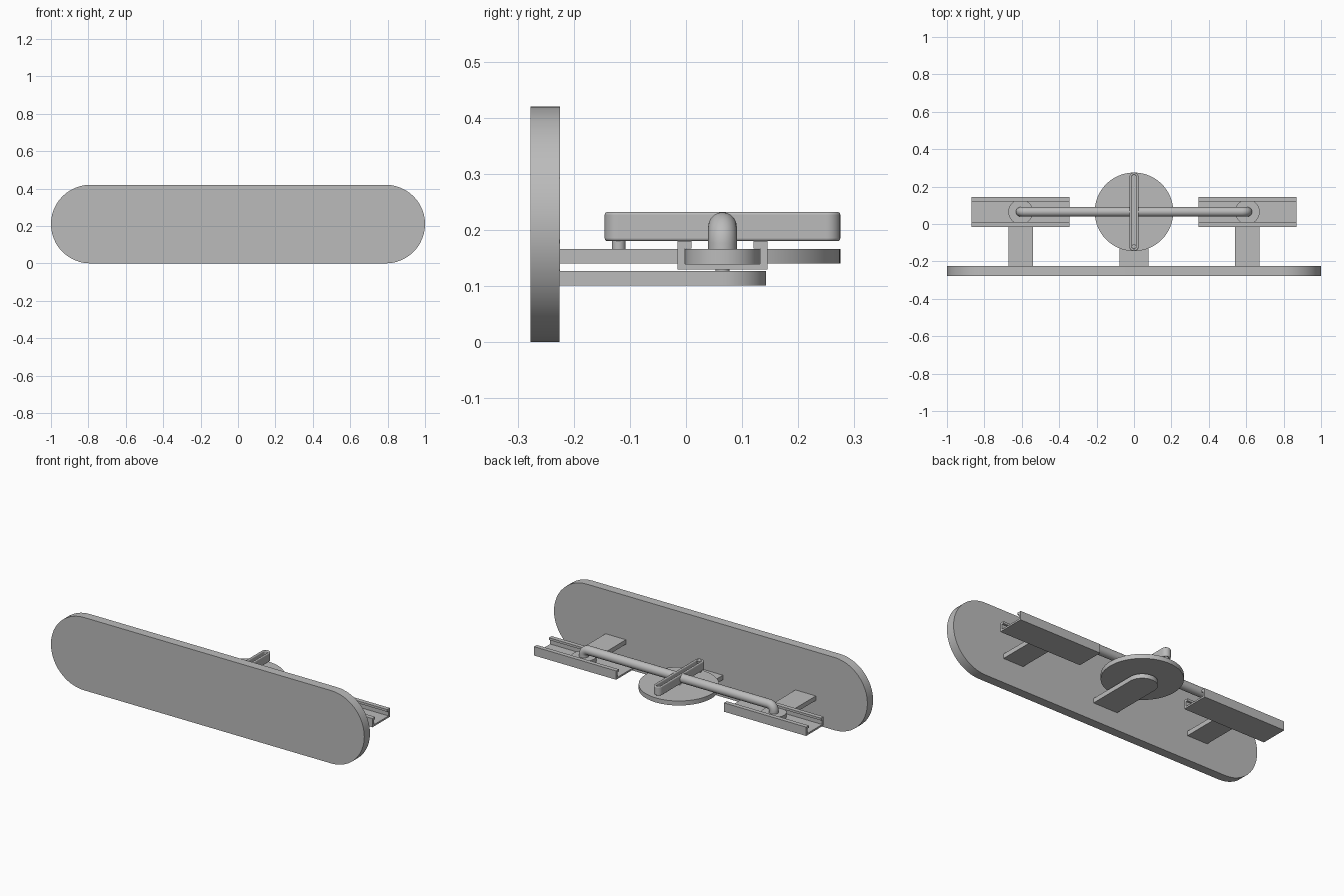
import bpy
import bmesh
from math import cos, sin, pi, radians
from mathutils import Matrix, Vector

old = bpy.data.objects.get("Cube")
if old:
    bpy.data.objects.remove(old, do_unlink=True)

# One plain grey for every part
grey = bpy.data.materials.new("plain grey")
grey.use_nodes = True
GREY = (0.5, 0.5, 0.5, 1)
grey.diffuse_color = GREY
grey.node_tree.nodes["Principled BSDF"].inputs["Base Color"].default_value = GREY

MID_Y = 0.065     # line of travel of the slider bar
SIDE_X = 0.606    # centre of each guide


def smooth(obj):
    bpy.ops.object.select_all(action="DESELECT")
    obj.select_set(True)
    bpy.context.view_layer.objects.active = obj
    bpy.ops.object.shade_smooth_by_angle(angle=radians(30))


def finish(name, bm):
    bmesh.ops.recalc_face_normals(bm, faces=bm.faces)
    mesh = bpy.data.meshes.new(name)
    bm.to_mesh(mesh)
    bm.free()
    mesh.materials.append(grey)
    obj = bpy.data.objects.new(name, mesh)
    bpy.context.collection.objects.link(obj)
    smooth(obj)
    return obj


def arc(cx, cy, r, start, end, steps=24):
    angles = [start + (end - start) * i / steps for i in range(steps + 1)]
    return [(cx + r * cos(a), cy + r * sin(a)) for a in angles]


def stadium(half_length, r):
    """Slot-shaped outline lying along the first axis."""
    return (arc(half_length, 0, r, -pi / 2, pi / 2)
            + arc(-half_length, 0, r, pi / 2, 3 * pi / 2))


def prism(name, outline, low, high, matrix=Matrix()):
    bm = bmesh.new()
    face = bm.faces.new([bm.verts.new((x, y, low)) for x, y in outline])
    grown = bmesh.ops.extrude_face_region(bm, geom=[face])
    top = [v for v in grown["geom"] if isinstance(v, bmesh.types.BMVert)]
    bmesh.ops.translate(bm, verts=top, vec=(0, 0, high - low))
    bm.transform(matrix)
    return finish(name, bm)


def disc(name, x, y, r, low, high, steps=64):
    return prism(name, arc(x, y, r, 0, 2 * pi, steps)[:-1], low, high)


def slotted_bar(name, half_length, r_out, r_in, low, high):
    """Stadium ring running front to back."""
    bm = bmesh.new()
    loops = [[bm.verts.new((-y, x + MID_Y, z)) for x, y in stadium(half_length, r)]
             for r, z in ((r_out, low), (r_out, high), (r_in, high), (r_in, low))]
    count = len(loops[0])
    for k in range(4):
        a, b = loops[k], loops[(k + 1) % 4]
        for i in range(count):
            j = (i + 1) % count
            bm.faces.new((a[i], a[j], b[j], b[i]))
    obj = finish(name, bm)
    bevel = obj.modifiers.new("soft edges", "BEVEL")
    bevel.width = 0.005
    bevel.segments = 3
    bevel.limit_method = "ANGLE"
    bevel.angle_limit = radians(40)
    return obj


# Upright rounded plate
prism("face_plate", stadium(0.79, 0.21), 0.225, 0.277,
      Matrix.Translation((0, 0, 0.21)) @ Matrix.Rotation(pi / 2, 4, "X"))

# Centre arm with a round end, carrying the wheel
prism("centre_arm",
      [(-0.078, -0.23)] + [(0.078, -0.23)] + arc(0, MID_Y, 0.078, 0, pi, 32),
      0.101, 0.127)
disc("axle", 0, MID_Y, 0.0125, 0.12, 0.168, 32)
disc("wheel", 0, MID_Y, 0.21, 0.14, 0.166, 96)
disc("crank_pin", 0, -0.12, 0.0122, 0.16, 0.23, 32)

# Slotted yoke driven by the pin
slotted_bar("slotted_yoke", 0.185, 0.025, 0.0125, 0.18, 0.232)

# Open channel section: half of it, mirrored across its middle
half = [(0.08, 0.129), (0.08, 0.18), (0.055, 0.18), (0.055, 0.167),
        (0.067, 0.167), (0.067, 0.139)]
section = half + [(-y, z) for y, z in reversed(half)]
along_x = Matrix(((0, 0, 1, 0), (1, 0, 0, MID_Y), (0, 1, 0, 0), (0, 0, 0, 1)))

for side, label in ((1, "left"), (-1, "right")):
    x = side * SIDE_X
    prism(label + "_arm",
          [(x - 0.065, -0.23), (x + 0.065, -0.23), (x + 0.065, -0.012), (x - 0.065, -0.012)],
          0.14, 0.166)
    prism(label + "_channel", section, x - 0.262, x + 0.262, along_x)
    disc(label + "_slider", x, MID_Y, 0.066, 0.1395, 0.166)

    # Push rod, bent down into the slider
    bend = 0.03
    path = [(0.022, 0.206)] + arc(SIDE_X - bend, 0.206 - bend, bend, pi / 2, 0, 12)
    path.append((SIDE_X, 0.16))
    curve = bpy.data.curves.new(label + "_rod", "CURVE")
    curve.dimensions = "3D"
    curve.bevel_depth = 0.0255
    curve.bevel_resolution = 8
    curve.use_fill_caps = True
    spline = curve.splines.new("POLY")
    spline.points.add(len(path) - 1)
    for point, (px, pz) in zip(spline.points, path):
        point.co = (side * px, MID_Y, pz, 1)
    curve.materials.append(grey)
    rod = bpy.data.objects.new(label + "_rod", curve)
    bpy.context.collection.objects.link(rod)
    bpy.ops.object.select_all(action="DESELECT")
    rod.select_set(True)
    bpy.context.view_layer.objects.active = rod
    bpy.ops.object.convert(target="MESH")
    smooth(bpy.context.view_layer.objects.active)
